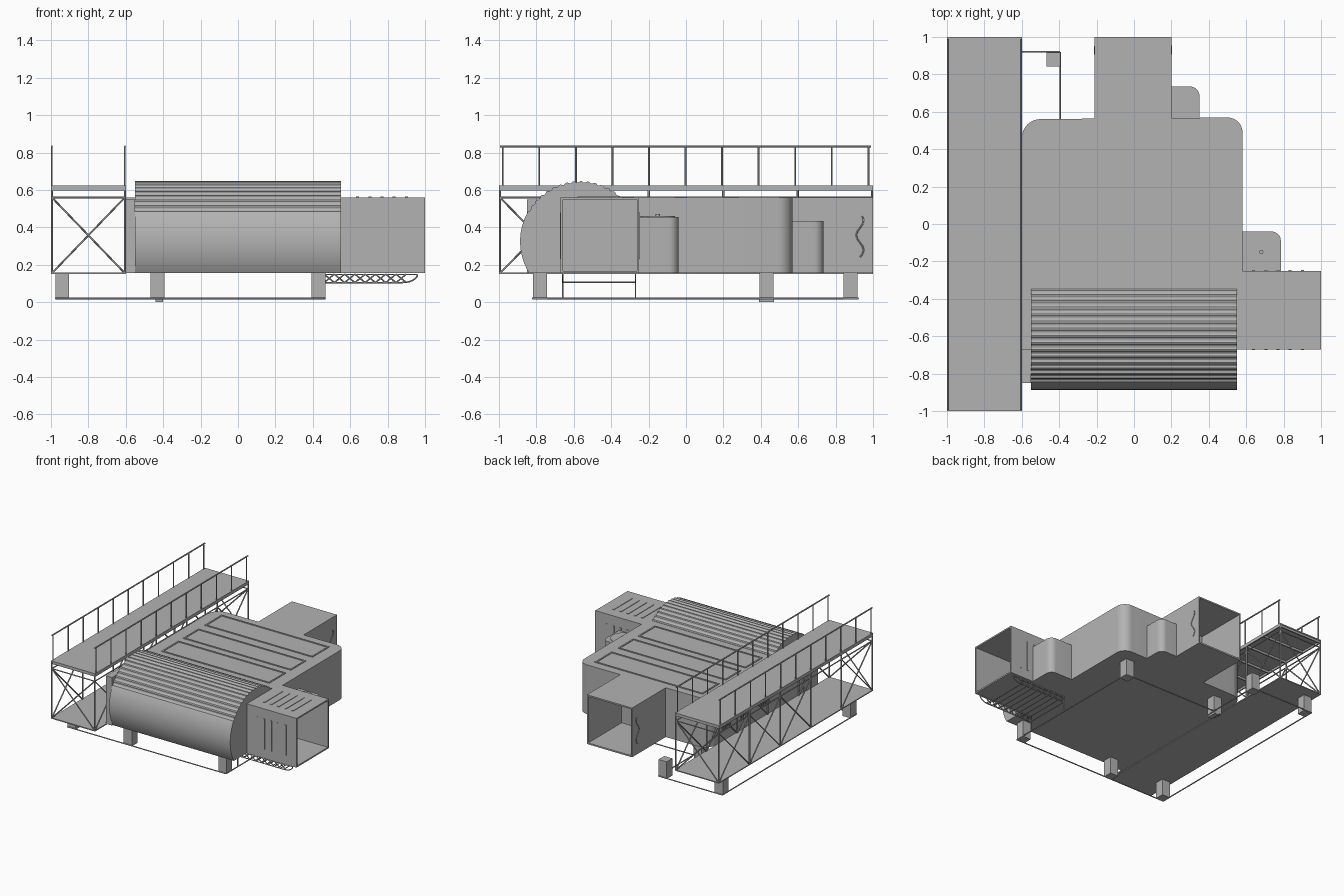
import bpy, bmesh, math
from mathutils import Vector, Matrix

if "Cube" in bpy.data.objects:
    bpy.data.objects.remove(bpy.data.objects["Cube"])

grey = bpy.data.materials.new("machine grey")
grey.use_nodes = True
grey.diffuse_color = (0.45, 0.45, 0.45, 1)
grey.node_tree.nodes["Principled BSDF"].inputs["Base Color"].default_value = (0.45, 0.45, 0.45, 1)

FLOOR, TOP = 0.155, 0.56


def finish(name, bm, smooth=False):
    bmesh.ops.recalc_face_normals(bm, faces=bm.faces)
    mesh = bpy.data.meshes.new(name)
    bm.to_mesh(mesh)
    bm.free()
    mesh.materials.append(grey)
    obj = bpy.data.objects.new(name, mesh)
    bpy.context.collection.objects.link(obj)
    if smooth:
        bpy.ops.object.select_all(action="DESELECT")
        obj.select_set(True)
        bpy.context.view_layer.objects.active = obj
        bpy.ops.object.shade_smooth_by_angle(angle=math.radians(25))
    return obj


def box(bm, x0, x1, y0, y1, z0, z1):
    m = Matrix.Translation(((x0 + x1) / 2, (y0 + y1) / 2, (z0 + z1) / 2))
    bmesh.ops.create_cube(bm, size=1, matrix=m @ Matrix.Diagonal((x1 - x0, y1 - y0, z1 - z0, 1)))


def bar(bm, a, b, r=0.005, sides=6):
    a, b = Vector(a), Vector(b)
    turn = (b - a).to_track_quat("Z", "Y").to_matrix().to_4x4()
    bmesh.ops.create_cone(bm, cap_ends=True, segments=sides, radius1=r, radius2=r,
                          depth=(b - a).length, matrix=Matrix.Translation((a + b) / 2) @ turn)


def path(bm, pts, r=0.004):
    for a, b in zip(pts, pts[1:]):
        bar(bm, a, b, r)


def extrude(name, pts, offset, smooth=True):
    bm = bmesh.new()
    face = bm.faces.new([bm.verts.new(p) for p in pts])
    new = bmesh.ops.extrude_face_region(bm, geom=[face])["geom"]
    bmesh.ops.translate(bm, vec=offset, verts=[v for v in new if isinstance(v, bmesh.types.BMVert)])
    return finish(name, bm, smooth)


def rounded(corners, z, steps=8):
    # outline from (x, y, radius) corners, counter-clockwise and axis aligned
    pts = []
    for i, (x, y, r) in enumerate(corners):
        if not r:
            pts.append((x, y, z))
            continue
        p = Vector((x, y))
        u = (Vector(corners[i - 1][:2]) - p).normalized() * r
        v = (Vector(corners[(i + 1) % len(corners)][:2]) - p).normalized() * r
        for k in range(steps + 1):
            t = k / steps * math.pi / 2
            q = p + u * (1 - math.sin(t)) + v * (1 - math.cos(t))
            pts.append((q.x, q.y, z))
    return pts


# main housing with rounded rear corners
extrude("main_housing", rounded([(-0.6, -0.67, 0), (0.58, -0.67, 0), (0.58, 0.57, 0.08),
                                 (-0.6, 0.56, 0.1)], FLOOR), (0, 0, TOP - FLOOR))

# front drum: ribbed over the top, smooth below, cut flat at the floor
cy, cz, R = -0.565, 0.325, 0.322
pts = [(-0.55, -0.3, FLOOR)]
low = math.asin((FLOOR - cz) / R)
for k in range(13):
    a = low + (math.radians(28) - low) * k / 12
    pts.append((-0.55, cy - R * math.cos(a), cz + R * math.sin(a)))
for k in range(1, 64):
    a = math.radians(28 + 108 * k / 63)
    r = R - (0.007 if k % 4 in (2, 3) else 0)
    pts.append((-0.55, cy - r * math.cos(a), cz + r * math.sin(a)))
pts.append((-0.55, -0.3, TOP - 0.01))
extrude("front_drum", pts, (1.1, 0, 0))

# side flange beside the drum
bm = bmesh.new()
box(bm, -0.605, -0.55, -0.85, -0.67, FLOOR, 0.55)
finish("drum_side_flange", bm)

# open ducts: four thin walls each
T = 0.012
bm = bmesh.new()
for z in (FLOOR, TOP - T):
    box(bm, 0.55, 1, -0.67, -0.25, z, z + T)
for y in (-0.67, -0.25 - T):
    box(bm, 0.55, 1, y, y + T, FLOOR, TOP)
finish("side_duct", bm)
bm = bmesh.new()
for z in (FLOOR, TOP - T):
    box(bm, -0.21, 0.2, 0.55, 1, z, z + T)
for x in (-0.21, 0.2 - T):
    box(bm, x, x + T, 0.55, 1, FLOOR, TOP)
finish("rear_duct", bm)

# slot strips on the side duct
bm = bmesh.new()
for k in range(5):
    x = 0.64 + k * 0.065
    box(bm, x - 0.008, x + 0.008, -0.674, -0.669, 0.23, 0.48)
    box(bm, x - 0.008, x + 0.008, -0.251, -0.246, 0.23, 0.48)
    box(bm, x - 0.008, x + 0.008, -0.58, -0.34, TOP - 0.001, TOP + 0.004)
finish("duct_slots", bm)

# wavy strips on the rear duct sides
bm = bmesh.new()
for x in (-0.211, 0.201):
    path(bm, [(x, 0.93 + 0.02 * math.sin(k * 0.8), 0.24 + k * 0.02) for k in range(12)])
finish("wavy_strips", bm)

# thin frames on the roof
bm = bmesh.new()
for y0, y1 in ((-0.28, -0.06), (0.0, 0.2), (0.28, 0.5)):
    x0, x1, w = -0.5, 0.48, 0.012
    for y in (y0, y1 - w):
        box(bm, x0, x1, y, y + w, TOP - 0.002, TOP + 0.005)
    for x in (x0, x1 - w):
        box(bm, x, x + w, y0 + w, y1 - w, TOP - 0.002, TOP + 0.005)
finish("roof_panel_frames", bm)

# corner cabinets and round lid
extrude("side_cabinet", rounded([(0.57, -0.25, 0), (0.785, -0.25, 0), (0.785, -0.04, 0.05),
                                 (0.57, -0.04, 0)], FLOOR), (0, 0, 0.3))
extrude("rear_cabinet", rounded([(0.19, 0.56, 0), (0.35, 0.56, 0), (0.35, 0.735, 0.05),
                                 (0.19, 0.735, 0)], FLOOR), (0, 0, 0.28))
bm = bmesh.new()
bar(bm, (0.68, -0.15, 0.45), (0.68, -0.15, 0.46), 0.092, 32)
bar(bm, (0.68, -0.15, 0.455), (0.68, -0.15, 0.472), 0.012, 12)
finish("cabinet_lid", bm, True)

# vertical louvres on the wall facing the walkway
bm = bmesh.new()
for y0 in (-0.22, 0.04, 0.28):
    for k in range(5):
        y = y0 + k * 0.025
        box(bm, -0.607, -0.599, y, y + 0.01, 0.24, 0.48)
finish("wall_louvres", bm)

# walkway: floor, deck, joists
XO, XI, DECK = -0.995, -0.605, 0.625
ends = [-0.995 + 0.398 * k for k in range(6)]
bm = bmesh.new()
box(bm, -1, -0.6, -1, 1, FLOOR - 0.005, FLOOR + 0.003)
finish("walkway_floor", bm)
bm = bmesh.new()
box(bm, -1, -0.6, -1, 1, 0.615, DECK)
for k in range(11):
    y = -0.99 + k * 0.198
    box(bm, -0.99, -0.61, y - 0.005, y + 0.005, 0.598, 0.616)
for x in (-1, -0.61):
    box(bm, x, x + 0.01, -1, 1, 0.598, 0.616)
finish("walkway_deck", bm)

# braced walkway frame
bm = bmesh.new()
for x in (XO, XI):
    bar(bm, (x, -0.995, TOP), (x, 0.995, TOP))
    for y in ends:
        bar(bm, (x, y, FLOOR), (x, y, 0.61), 0.006)
    for k, (a, b) in enumerate(zip(ends, ends[1:])):
        if k != 1:
            bar(bm, (x, a, FLOOR), (x, b, TOP))
            bar(bm, (x, a, TOP), (x, b, FLOOR))
for y in (ends[0], ends[-1]):
    bar(bm, (XO, y, TOP), (XI, y, TOP))
    bar(bm, (XO, y, FLOOR), (XI, y, TOP))
    bar(bm, (XO, y, TOP), (XI, y, FLOOR))
finish("walkway_braces", bm)

# handrails on both sides
bm = bmesh.new()
for x in (XO, XI):
    bar(bm, (x, -0.995, 0.832), (x, 0.99, 0.832), 0.006)
    for k in range(11):
        y = -0.98 + k * 0.1955
        bar(bm, (x, y, DECK - 0.01), (x, y, 0.832))
finish("handrails", bm)

# square legs
LEGS = [(-0.94, -0.78), (-0.94, 0.88), (-0.43, -0.78), (-0.43, 0.43), (-0.43, 0.88), (0.43, -0.78), (0.43, 0.43)]
bm = bmesh.new()
for x, y in LEGS:
    box(bm, x - 0.037, x + 0.037, y - 0.037, y + 0.037, 0.015, FLOOR)
finish("legs", bm)

# ground rails joining the legs
bm = bmesh.new()
for y, x0, x1 in ((-0.82, -0.975, 0.465), (0.92, -0.975, -0.395), (0.465, -0.4, 0.465)):
    bar(bm, (x0, y, 0.02), (x1, y, 0.02))
for x, y0, y1 in ((-0.975, -0.82, 0.92), (-0.395, 0.43, 0.92), (0.465, -0.82, 0.465)):
    bar(bm, (x, y0, 0.02), (x, y1, 0.02))
box(bm, -0.44, -0.4, 0.39, 0.47, 0, 0.02)
finish("ground_rails", bm)

# lattice tray under the side duct, curled up at the end
bm = bmesh.new()
curl = [(0.88 + 0.08 * math.sin(t * 0.26), 0.15 - 0.045 * math.cos(t * 0.26)) for t in range(7)]
for y in (-0.66, -0.27):
    path(bm, [(0.46, y, 0.105)] + [(x, y, z) for x, z in curl])
    bar(bm, (0.46, y, 0.148), (0.96, y, 0.148), 0.004)
    bar(bm, (0.46, y, 0.02), (0.46, y, 0.15), 0.004)
    for k in range(8):
        x = 0.46 + k * 0.055
        bar(bm, (x, y, 0.105), (x + 0.055, y, 0.15), 0.004)
        bar(bm, (x, y, 0.15), (x + 0.055, y, 0.105), 0.004)
for k in range(9):
    x = 0.46 + k * 0.0525
    bar(bm, (x, -0.66, 0.107), (x, -0.27, 0.107), 0.004)
finish("lattice_tray", bm)
